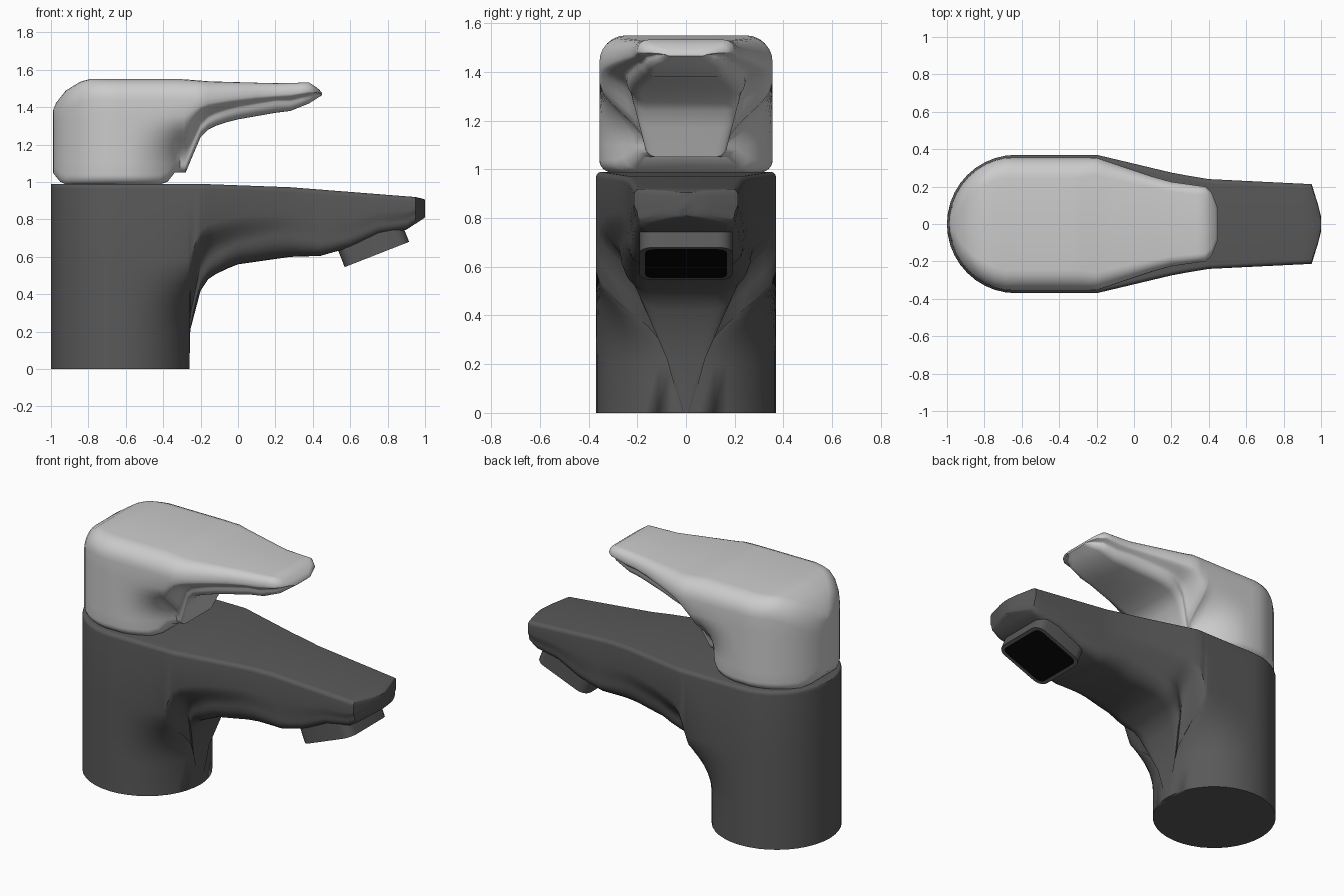
import bpy, bmesh, math
from mathutils import Matrix

if "Cube" in bpy.data.objects:
    bpy.data.objects.remove(bpy.data.objects["Cube"])


def interp(table, x):
    """Piecewise linear lookup in a list of (x, value) pairs."""
    if x <= table[0][0]:
        return table[0][1]
    for (x0, v0), (x1, v1) in zip(table, table[1:]):
        if x <= x1:
            return v0 + (v1 - v0) * (x - x0) / (x1 - x0)
    return table[-1][1]


def section(wt, wb, bot, top, rt, rb, z0, frac, n=6):
    """Half outline from top centre to bottom centre, wide above and narrower below."""
    h = top - bot
    rty, rtz = min(rt, wt * .7), min(rt, h * .4)
    rby, rbz = min(rb, wb * .7), min(rb, h * .4)
    zlo = min(max(bot + rbz, z0), top - rtz)
    zhi = zlo + frac * (top - rtz - zlo)
    pts = [(0, top)]
    for i in range(n + 1):
        a = math.pi / 2 * i / n
        pts.append((wt - rty + rty * math.sin(a), top - rtz + rtz * math.cos(a)))
    for i in range(n + 1):
        t = i / n
        s = t * t * (3 - 2 * t)
        pts.append((wt + (wb - wt) * s, zhi + (zlo - zhi) * t))
    for i in range(n + 1):
        a = math.pi / 2 * i / n
        pts.append((wb - rby + rby * math.cos(a), bot + rbz - rbz * math.sin(a)))
    pts.append((0, bot))
    return pts


def finish(bm, name, mats, angle):
    bmesh.ops.remove_doubles(bm, verts=bm.verts, dist=.0004)
    bmesh.ops.recalc_face_normals(bm, faces=bm.faces)
    me = bpy.data.meshes.new(name)
    bm.to_mesh(me)
    bm.free()
    ob = bpy.data.objects.new(name, me)
    bpy.context.collection.objects.link(ob)
    for m in mats:
        me.materials.append(m)
    bpy.ops.object.select_all(action='DESELECT')
    ob.select_set(True)
    bpy.context.view_layer.objects.active = ob
    bpy.ops.object.shade_smooth_by_angle(angle=math.radians(angle))
    return ob


def loft(name, r, xs, wt, wb, bot, top, rt, rb, z0, frac, mats):
    """Round column about x = -0.63 that flows forward into a spout or lever."""
    cx = -.63
    back = [cx - r * math.cos(math.pi * i / 20) for i in range(21)]
    stations = sorted([x for x in back if x < xs[0] - .002] + xs)
    bm = bmesh.new()
    rings = []
    for x in stations:
        circ = max(.004, math.sqrt(max(0, r * r - (x - cx) ** 2)))
        w = circ if x < cx else interp(wt, x)
        lower = circ if x < cx else (max(circ, wb[0][1]) if x <= xs[0] else interp(wb, x))
        half = section(w, min(lower, w), interp(bot, x), interp(top, x),
                       interp(rt, x), interp(rb, x), z0, frac)
        loop = half + [(-y, z) for y, z in half[-2:0:-1]]
        rings.append([bm.verts.new((x, y, z)) for y, z in loop])
    n = len(rings[0])
    for a, b in zip(rings, rings[1:]):
        for i in range(n):
            j = (i + 1) % n
            bm.faces.new((a[i], a[j], b[j], b[i]))
    bm.faces.new(rings[0])
    bm.faces.new(rings[-1])
    return finish(bm, name, mats, 42)


def colour(name, v):
    m = bpy.data.materials.new(name)
    m.diffuse_color = (v, v, v, 1)
    m.use_nodes = True
    m.node_tree.nodes["Principled BSDF"].inputs["Base Color"].default_value = m.diffuse_color
    return m


dark, black = colour("dark_metal", .1), colour("black", .002)

# Column and spout
loft("tap_body", .37,
     [-.26, -.255, -.23, -.2, -.16, -.12, -.06, 0, .1, .2, .28, .4, .44, .52, .6, .75, .9, .95, .985, 1],
     wt=[(-.2, .37), (.22, .27), (.4, .24), (.95, .213), (.985, .1), (1, .04)],
     wb=[(-.26, .02), (-.255, .08), (-.2, .2), (-.1, .27), (.1, .26), (.4, .235), (.95, .2), (.985, .1), (1, .04)],
     bot=[(-.26, 0), (-.255, .21), (-.2, .42), (-.16, .48), (-.1, .52), (0, .56), (.28, .6),
          (.44, .605), (.6, .65), (.75, .72), (.9, .745), (1, .81)],
     top=[(-.2, .99), (.28, .972), (.97, .918), (1, .905)],
     rt=[(-1, .025), (1, .025)],
     rb=[(-.27, 0), (-.255, .02), (-.2, .1), (.2, .12), (.5, .06), (1, .04)],
     z0=.2, frac=.5, mats=[dark])

# Lever handle
loft("lever_handle", .36,
     [-.28, -.255, -.23, -.2, -.16, -.12, -.06, 0, .1, .2, .28, .34, .38, .415, .435, .45],
     wt=[(-.2, .355), (.17, .23), (.38, .2), (.415, .17), (.45, .08)],
     wb=[(-.28, .17), (-.2, .22), (-.1, .25), (.17, .2), (.38, .16), (.45, .08)],
     bot=[(-.99, 1.05), (-.94, .988), (-.38, .988), (-.36, 1.05), (-.28, 1.05), (-.23, 1.17), (-.2, 1.24),
          (-.16, 1.28), (-.1, 1.31), (0, 1.335), (.2, 1.37), (.28, 1.38), (.38, 1.42), (.45, 1.465)],
     top=[(-.99, 1.38), (-.975, 1.42), (-.92, 1.49), (-.82, 1.55), (-.3, 1.55), (-.15, 1.538),
          (.2, 1.528), (.38, 1.532), (.43, 1.5), (.45, 1.475)],
     rt=[(-.3, .11), (.1, .06), (.45, .04)],
     rb=[(-.3, .05), (-.2, .06), (.2, .06), (.45, .03)],
     z0=1.1, frac=.75, mats=[])

# Tilted outlet nozzle with a black opening
bm = bmesh.new()
bmesh.ops.create_cube(bm, size=1, matrix=Matrix.Diagonal((.37, .38, .13, 1)))
upright = [e for e in bm.edges if abs(e.verts[0].co.z - e.verts[1].co.z) > .05]
bmesh.ops.bevel(bm, geom=upright, offset=.06, segments=5, profile=.5, affect='EDGES')
bm.normal_update()
under = min(bm.faces, key=lambda f: f.calc_center_median().z)
bmesh.ops.inset_region(bm, faces=[under], thickness=.022)
under.material_index = 1
nozzle = finish(bm, "outlet_nozzle", [dark, black], 35)
tilt = math.radians(21.4)
nozzle.rotation_euler = (0, -tilt, 0)
nozzle.location = (.7425 - math.sin(tilt) * .065, 0, .6125 + math.cos(tilt) * .065)
